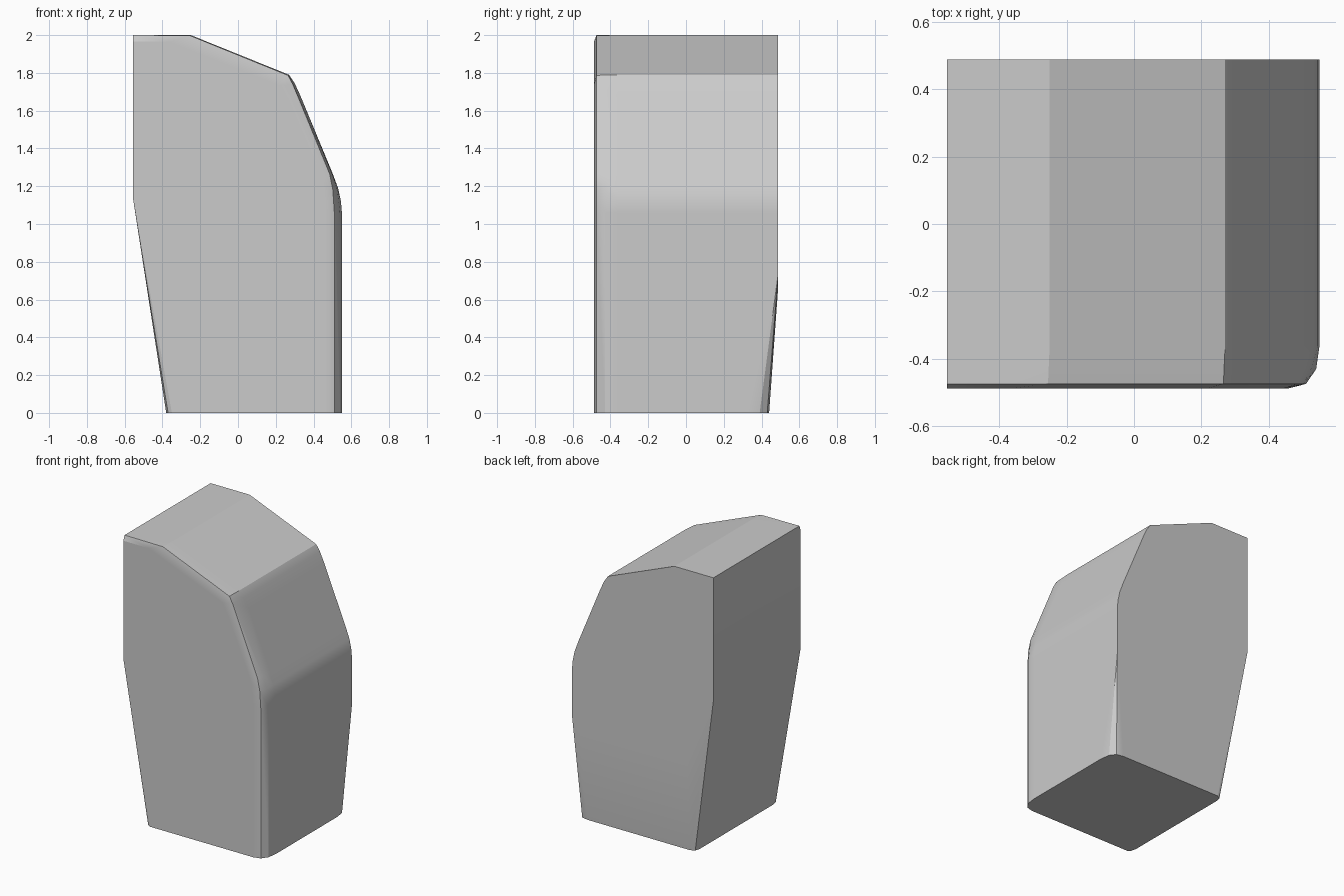
import bpy, bmesh, math

if "Cube" in bpy.data.objects:
    bpy.data.objects.remove(bpy.data.objects["Cube"])

# Outline (x, z) of the upper body, from the left waist over the top to the right side
upper = [(-0.555, 1.13), (-0.555, 2.0), (-0.25, 2.0), (0.27, 1.79), (0.30, 1.745),
         (0.33, 1.68), (0.50, 1.27), (0.53, 1.19), (0.545, 1.12), (0.55, 1.06)]

# Cross-sections from the softened front edge to the back: y -> (x, z) outline
sections = {
    # front face, inset
    -0.487: [(-0.555, 1.13), (-0.555, 1.965), (-0.36, 1.965), (0.22, 1.735), (0.27, 1.64),
             (0.445, 1.23), (0.46, 1.08), (0.46, 0), (-0.35, 0)],
    # outer ring of the front bevel
    -0.474: [(-0.555, 1.13), (-0.555, 2.0), (-0.255, 1.998), (0.265, 1.787), (0.29, 1.74),
             (0.315, 1.68), (0.485, 1.265), (0.502, 1.18), (0.51, 1.06), (0.51, 0), (-0.37, 0)],
    -0.43: [(0.497, 1.27), (0.525, 1.185), (0.54, 1.06), (0.54, 0), (-0.38, 0)],
    -0.36: upper + [(0.55, 0), (-0.38, 0)],
    # back face, ending in the bend
    0.487: upper + [(0.55, 0.73), (0.49, 0.65), (-0.35, 0.66)],
}
points = [(x, y, z) for y, ring in sections.items() for x, z in ring]

# Rounded back corners of the base
points += [(x, y, 0) for x, y in [(0.55, 0.32), (0.54, 0.39), (0.51, 0.43), (0.46, 0.44),
                                  (-0.34, 0.44), (-0.37, 0.425), (-0.38, 0.39)]]

# Skin the convex body
bm = bmesh.new()
for p in points:
    bm.verts.new(p)
hull = bmesh.ops.convex_hull(bm, input=bm.verts)
loose = [v for v in bm.verts if not v.link_faces]
bmesh.ops.delete(bm, geom=loose, context='VERTS')
bmesh.ops.dissolve_limit(bm, angle_limit=math.radians(0.6), verts=bm.verts, edges=bm.edges)
bmesh.ops.recalc_face_normals(bm, faces=bm.faces)
mesh = bpy.data.meshes.new("stone_block")
bm.to_mesh(mesh)
bm.free()

block = bpy.data.objects.new("stone_block", mesh)
bpy.context.collection.objects.link(block)
bpy.context.view_layer.objects.active = block
block.select_set(True)
bpy.ops.object.shade_smooth_by_angle(angle=math.radians(20))

# Weighted normals keep the large faces flat
weighted = block.modifiers.new("flat_faces", 'WEIGHTED_NORMAL')
weighted.keep_sharp = True
weighted.weight = 100
